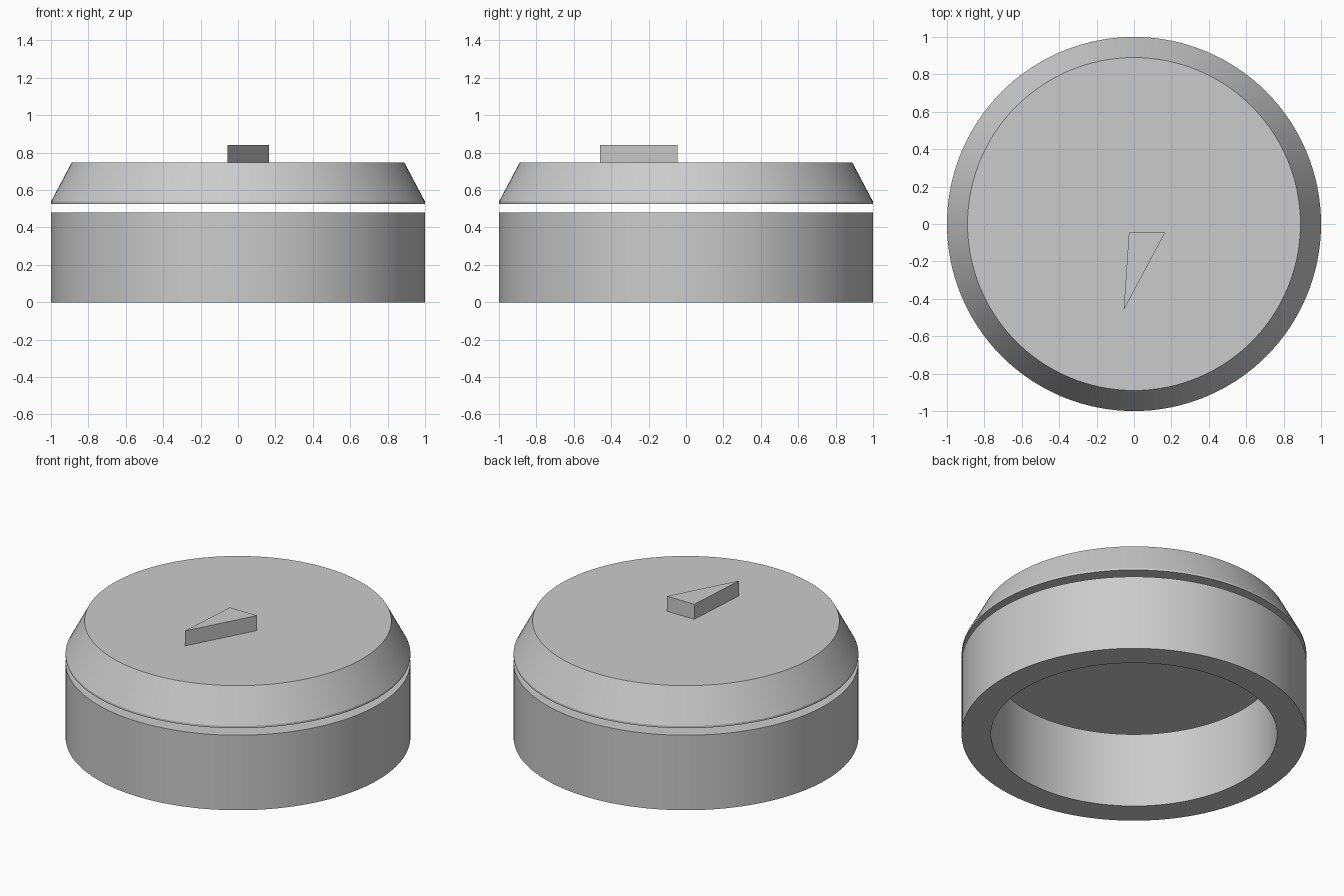
import bpy
import bmesh
from math import cos, sin, tau, radians

cube = bpy.data.objects.get("Cube")
if cube:
    bpy.data.objects.remove(cube, do_unlink=True)

SEGMENTS = 128

grey = bpy.data.materials.new("plain grey")
grey.use_nodes = True
grey.diffuse_color = (0.6, 0.6, 0.6, 1)
grey.node_tree.nodes["Principled BSDF"].inputs["Base Color"].default_value = grey.diffuse_color


def finish(name, bm):
    bmesh.ops.recalc_face_normals(bm, faces=bm.faces[:])
    mesh = bpy.data.meshes.new(name)
    bm.to_mesh(mesh)
    bm.free()
    mesh.materials.append(grey)
    obj = bpy.data.objects.new(name, mesh)
    bpy.context.collection.objects.link(obj)
    return obj


def turned(name, profile, closed):
    """Revolve (radius, z) points; closed joins last to first, otherwise both ends are capped."""
    bm = bmesh.new()
    rings = [[bm.verts.new((r * cos(tau * i / SEGMENTS), r * sin(tau * i / SEGMENTS), z))
              for i in range(SEGMENTS)] for r, z in profile]
    pairs = list(zip(rings, rings[1:]))
    if closed:
        pairs.append((rings[-1], rings[0]))
    else:
        bm.faces.new(rings[0])
        bm.faces.new(rings[-1])
    for low, high in pairs:
        for i in range(SEGMENTS):
            j = (i + 1) % SEGMENTS
            bm.faces.new((low[i], low[j], high[j], high[i]))
    obj = finish(name, bm)
    bpy.ops.object.select_all(action="DESELECT")
    obj.select_set(True)
    bpy.context.view_layer.objects.active = obj
    bpy.ops.object.shade_smooth_by_angle(angle=radians(20))
    return obj


# Open tube base
turned("base_ring", [(1, 0), (1, 0.48), (0.83, 0.48), (0.83, 0)], True)

# Bevelled lid, floating just above the base
turned("lid", [(1, 0.525), (1, 0.538), (0.89, 0.746)], False)

# Raised triangular pointer
bm = bmesh.new()
corners = [(-0.027, -0.045), (-0.055, -0.46), (0.167, -0.045)]
face = bm.faces.new([bm.verts.new((x, y, 0.746)) for x, y in corners])
top = bmesh.ops.extrude_face_region(bm, geom=[face], use_keep_orig=True)["geom"]
bmesh.ops.translate(bm, vec=(0, 0, 0.096),
                    verts=[v for v in top if isinstance(v, bmesh.types.BMVert)])
finish("pointer", bm)
